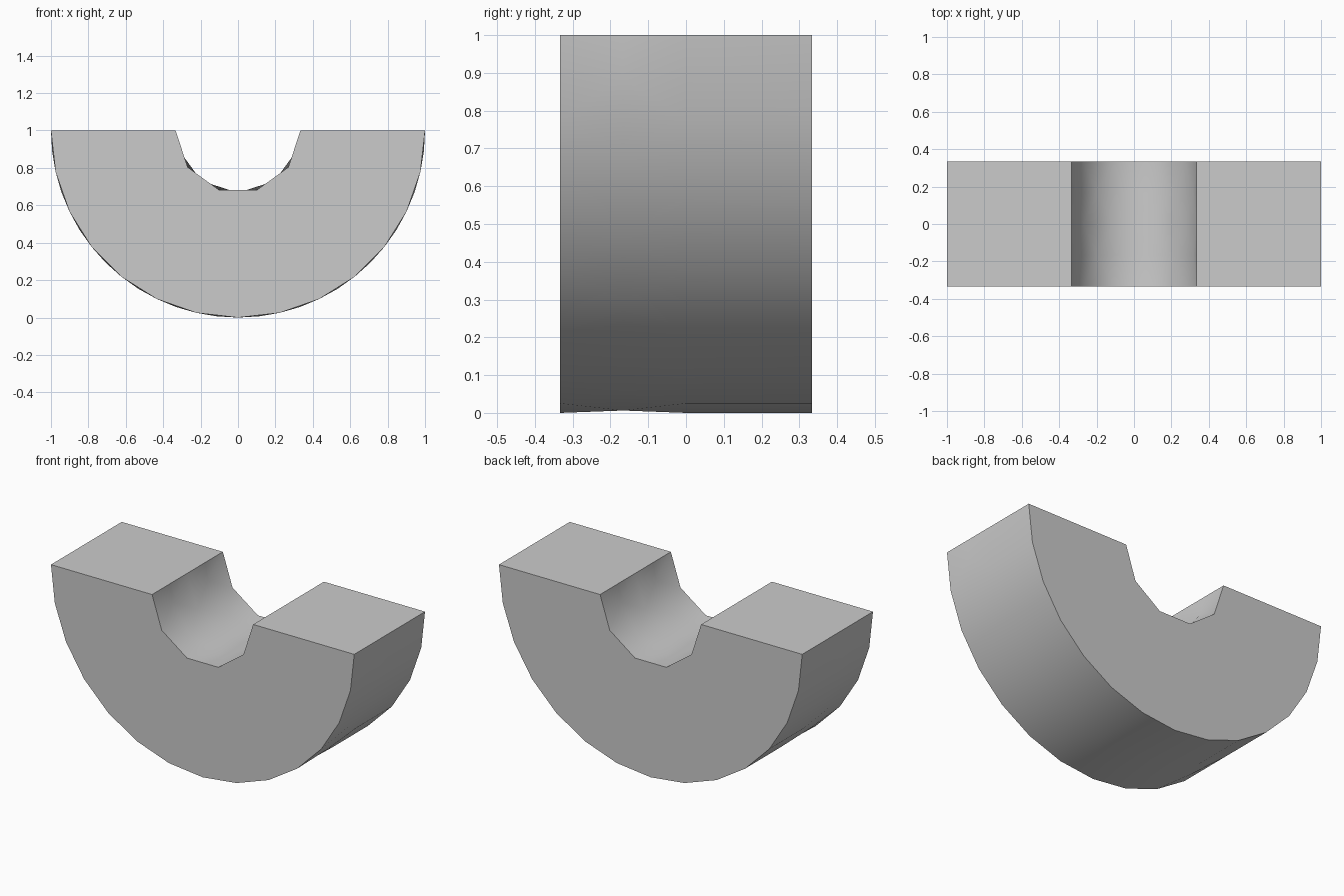
import bpy
import bmesh
from math import cos, sin, pi, radians

cube = bpy.data.objects.get("Cube")
if cube:
    bpy.data.objects.remove(cube, do_unlink=True)

HALF_DEPTH = 1 / 3

grey = bpy.data.materials.new("plain_grey")
grey.use_nodes = True
colour = (0.6, 0.6, 0.6, 1)
grey.diffuse_color = colour
grey.node_tree.nodes["Principled BSDF"].inputs["Base Color"].default_value = colour

bm = bmesh.new()


def arc(radius, segments, y, staggered):
    """Lower half circle; a staggered one has its points between the others."""
    steps = list(range(segments + 1))
    if staggered:
        steps = [0] + [i + 0.5 for i in range(segments)] + [segments]
    angles = [pi * s / segments for s in steps]
    return [bm.verts.new((radius * cos(a), y, 1 - radius * sin(a))) for a in angles]


def half_tube(radius, segments, rows):
    """Curved wall of diamond-patterned triangles between the arcs."""
    arcs = [arc(radius, segments, y, st) for y, st in rows]
    for a, b in zip(arcs, arcs[1:]):
        if len(a) == len(b):
            for i in range(segments):
                bm.faces.new((a[i], a[i + 1], b[i + 1], b[i]))
            continue
        if len(a) > len(b):
            a, b = b, a
        for i in range(segments + 1):
            bm.faces.new((a[i], b[i], b[i + 1]))
            if i < segments:
                bm.faces.new((a[i], b[i + 1], a[i + 1]))
    return arcs


# Outer curved wall and faceted inner channel
d = HALF_DEPTH
outer = half_tube(1, 14, [(-d, False), (-d / 2, True), (0, False), (d, False)])
inner = half_tube(1 / 3, 5, [(-d, False), (-d / 2, True), (0, False),
                             (d / 2, True), (d, False)])

# Flat front and back
for end in (0, -1):
    bm.faces.new(outer[end] + inner[end][::-1])

# Flat tops of the two arms
for side in (0, -1):
    bm.faces.new([a[side] for a in outer] + [a[side] for a in reversed(inner)])

bmesh.ops.recalc_face_normals(bm, faces=bm.faces)
mesh = bpy.data.meshes.new("half_ring")
bm.to_mesh(mesh)
bm.free()
mesh.materials.append(grey)

half_ring = bpy.data.objects.new("half_ring", mesh)
bpy.context.collection.objects.link(half_ring)
bpy.ops.object.select_all(action="DESELECT")
half_ring.select_set(True)
bpy.context.view_layer.objects.active = half_ring
bpy.ops.object.shade_smooth_by_angle(angle=radians(50))
